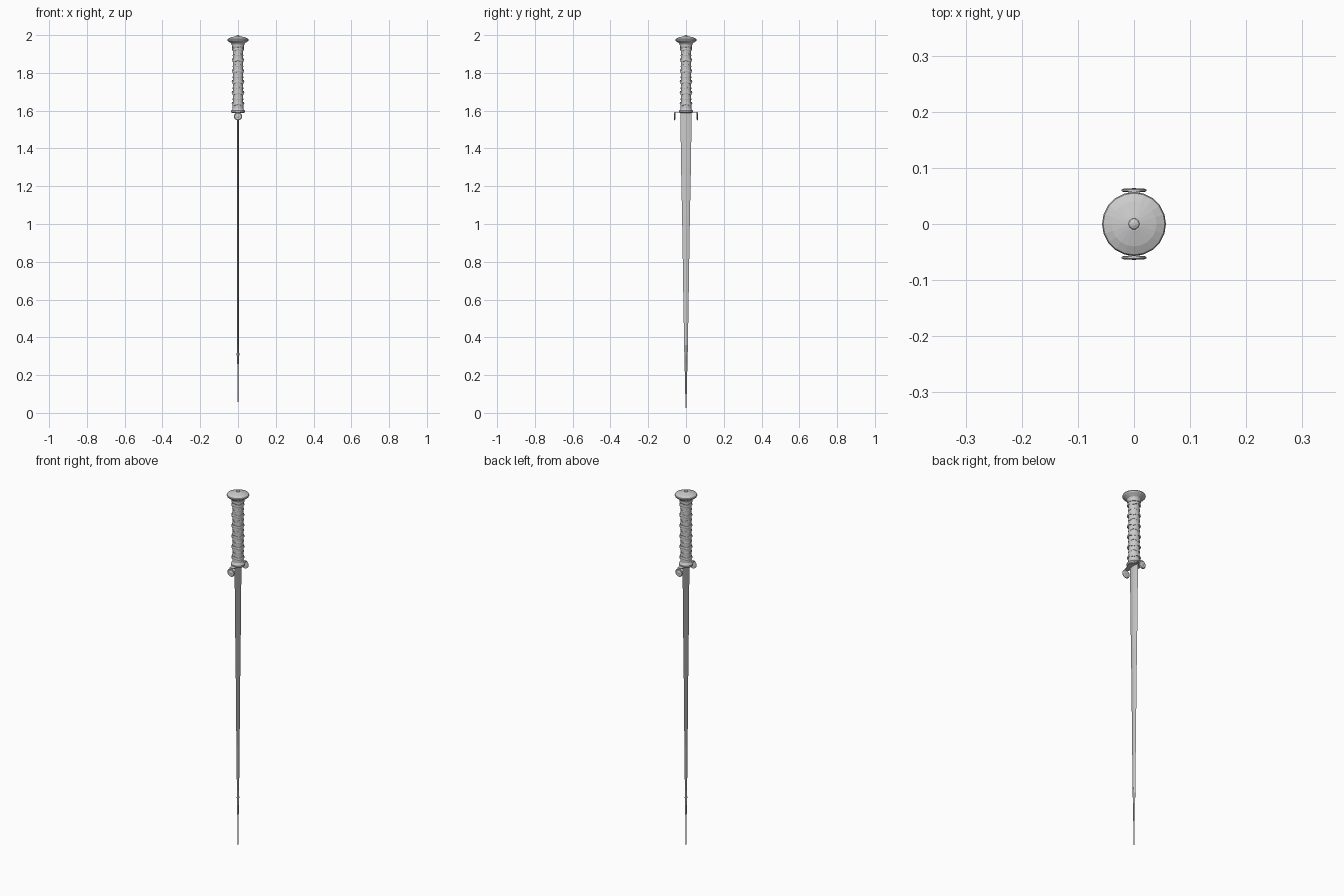
import bpy, bmesh, math
from mathutils import Matrix

if "Cube" in bpy.data.objects:
    bpy.data.objects.remove(bpy.data.objects["Cube"])


def finish(name, bm, smooth=None):
    bmesh.ops.remove_doubles(bm, verts=bm.verts, dist=1e-6)
    bmesh.ops.recalc_face_normals(bm, faces=bm.faces)
    me = bpy.data.meshes.new(name)
    bm.to_mesh(me)
    bm.free()
    ob = bpy.data.objects.new(name, me)
    bpy.context.collection.objects.link(ob)
    if smooth:
        bpy.ops.object.select_all(action='DESELECT')
        ob.select_set(True)
        bpy.context.view_layer.objects.active = ob
        bpy.ops.object.shade_smooth_by_angle(angle=math.radians(smooth))
    return ob


def loft(bm, rings, closed=False):
    """Skin a list of equal-length rings of points; cap the ends or join them."""
    vs = [[bm.verts.new(p) for p in r] for r in rings]
    n = len(vs[0])
    pairs = list(zip(vs, vs[1:])) + ([(vs[-1], vs[0])] if closed else [])
    for a, b in pairs:
        for i in range(n):
            j = (i + 1) % n
            bm.faces.new((a[i], a[j], b[j], b[i]))
    if not closed:
        bm.faces.new(vs[0][::-1])
        bm.faces.new(vs[-1])


def circle(r, z, n, wave=0.0):
    return [(r * math.cos(2 * math.pi * i / n), r * math.sin(2 * math.pi * i / n),
             z + wave * math.cos(8 * math.pi * i / n)) for i in range(n)]


def lathe(name, profile, n, smooth=None):
    bm = bmesh.new()
    loft(bm, [circle(r, z, n) for r, z in profile])
    return finish(name, bm, smooth)


# Blade: flattened diamond section, slightly thicker near the point
bm = bmesh.new()
sections = [(1.6, .030, .005), (1.3, .026, .005), (1.0, .020, .0045), (.6, .014, .004),
            (.36, .010, .004), (.31, .009, .007), (.26, .0075, .004), (.1, .004, .002),
            (0, .0004, .0004)]
loft(bm, [[(t, 0, z), (t * .7, w * .45, z), (0, w, z), (-t * .7, w * .45, z),
           (-t, 0, z), (-t * .7, -w * .45, z), (0, -w, z), (t * .7, -w * .45, z)]
          for z, w, t in sections])
finish("blade", bm)

# Cross guard: thin strip whose ends turn down
bm = bmesh.new()
path = [(.059, 1.553, .008), (.059, 1.589, .010), (.035, 1.589, .016), (0, 1.589, .030),
        (-.035, 1.589, .016), (-.059, 1.589, .010), (-.059, 1.553, .008)]
rings = []
for i, (y, z, w) in enumerate(path):
    dy = -.003 * (1 if y > 0 else -1) if abs(y) > .05 else 0
    dz = .005 if 0 < i < 6 else 0
    rings.append([(-w, y, z + dz), (w, y, z + dz), (w, y + dy, z), (-w, y + dy, z)])
loft(bm, rings)
finish("guard_strip", bm)

# Round rosettes on the two guard ends
for side in (1, -1):
    ob = lathe("guard_rosette", [(.018, -.003), (.022, -.0015), (.022, .0015), (.018, .003),
                                 (.013, .001), (.009, .001), (.006, .003), (.002, .004)], 16, 40)
    ob.data.transform(Matrix.Translation((0, side * .060, 1.570))
                      @ Matrix.Rotation(-side * math.pi / 2, 4, 'X'))

# Collar between guard and grip
lathe("grip_collar", [(.033, 1.588), (.036, 1.592), (.036, 1.600), (.031, 1.606), (.028, 1.612)], 20)

# Grip core, gently barrelled between the ribs
ribs = [1.635 + i * .058 for i in range(6)]
profile = [(.028, 1.605)]
for z in ribs:
    profile += [(.0285, z), (.0265, z + .029)]
lathe("grip_core", profile[:-1] + [(.028, 1.955)], 16, 40)

# Wavy raised ribs, and thinner cords half way between them
bands = [(z, .028, .0055, .004) for z in ribs] + [(z + .029, .0265, .003, -.004) for z in ribs[:-1]]
for z, r, t, wave in bands:
    bm = bmesh.new()
    loft(bm, [circle(r + t * math.cos(a), z + t * 1.3 * math.sin(a), 16, wave)
              for a in (k * math.pi / 3 for k in range(6))], closed=True)
    finish("grip_rib", bm, 50)

# Mushroom pommel with a small button on top
lathe("pommel", [(.030, 1.935), (.033, 1.940), (.033, 1.948), (.036, 1.956), (.047, 1.964),
                 (.055, 1.970), (.057, 1.975), (.055, 1.980), (.040, 1.987), (.012, 1.994)], 20)
lathe("pommel_button", [(.009, 1.990), (.010, 1.995), (.008, 1.998), (.003, 2.0)], 10)
